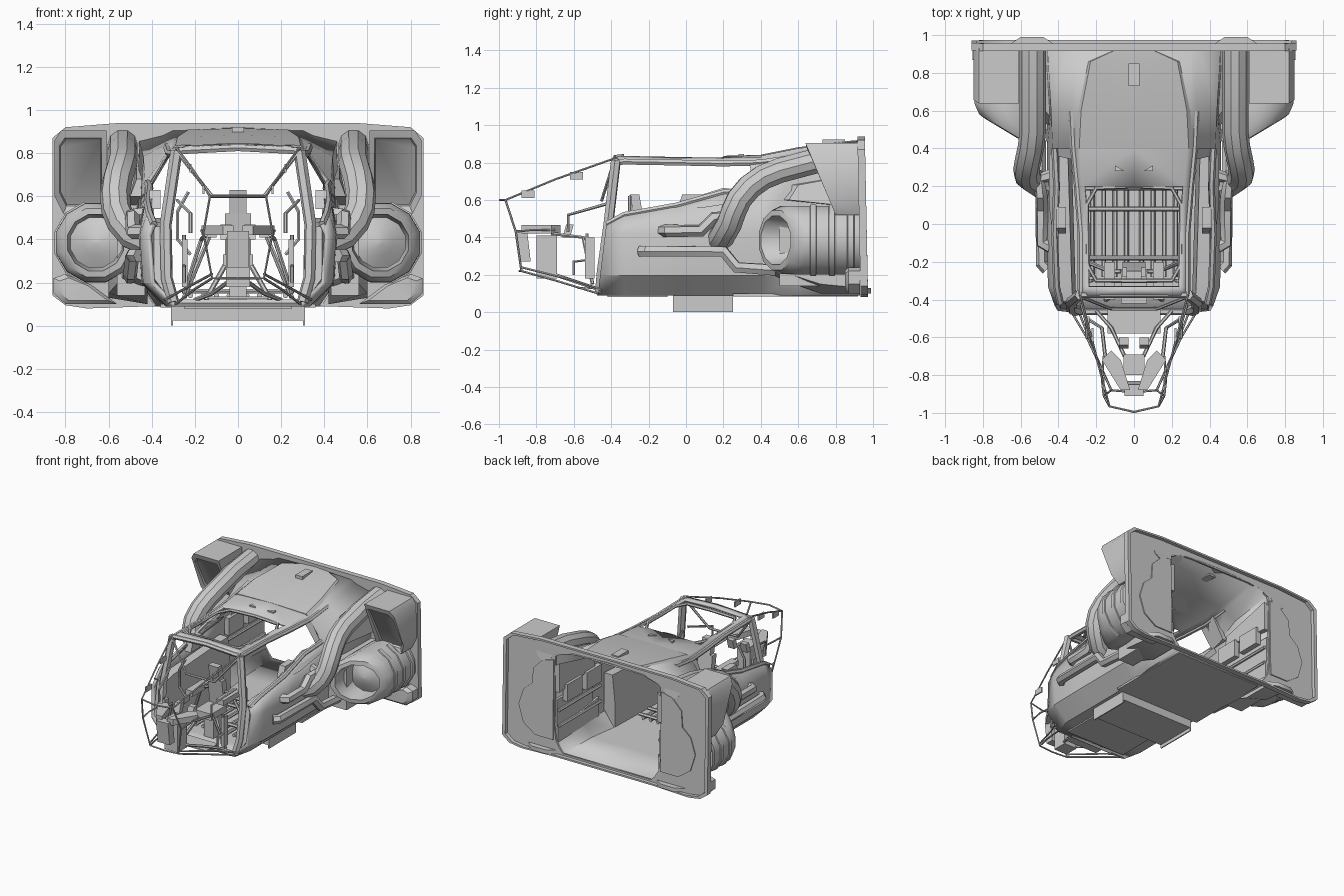
import bpy, bmesh, math

if "Cube" in bpy.data.objects:
    bpy.data.objects.remove(bpy.data.objects["Cube"], do_unlink=True)

GREY = (0.6, 0.6, 0.6, 1)
mat = bpy.data.materials.new("hull_grey")
mat.use_nodes = True
mat.diffuse_color = GREY
mat.node_tree.nodes["Principled BSDF"].inputs["Base Color"].default_value = GREY


def finish(name, data, mirror=False):
    ob = bpy.data.objects.new(name, data)
    bpy.context.collection.objects.link(ob)
    data.materials.append(mat)
    if mirror:
        ob.modifiers.new("Mirror", 'MIRROR')
    return ob


def loft(name, rings, mirror=False, closed=True, caps=True, wrap=False, skip=None):
    """Skin a list of equal-length point rings."""
    bm = bmesh.new()
    vs = [[bm.verts.new(p) for p in r] for r in rings]
    n = len(rings[0])
    pairs = list(zip(vs, vs[1:])) + ([(vs[-1], vs[0])] if wrap else [])
    for i, (a, b) in enumerate(pairs):
        for j in range(n if closed else n - 1):
            if not (skip and skip(i, j)):
                k = (j + 1) % n
                bm.faces.new((a[j], a[k], b[k], b[j]))
    if caps and not wrap:
        bm.faces.new(vs[0])
        bm.faces.new(vs[-1])
    bmesh.ops.recalc_face_normals(bm, faces=bm.faces)
    me = bpy.data.meshes.new(name)
    bm.to_mesh(me)
    bm.free()
    return finish(name, me, mirror)


def box(name, x, y, z, mirror=False, lean=0.0):
    """Box from ranges; lean shifts the top along y."""
    rings = [[(x[0], y[0] + s, h), (x[1], y[0] + s, h), (x[1], y[1] + s, h), (x[0], y[1] + s, h)]
             for h, s in ((z[0], 0), (z[1], lean))]
    return loft(name, rings, mirror)


def tubes(name, paths, r, mirror=False, res=1):
    """Round bars along poly paths, turned into one mesh."""
    cu = bpy.data.curves.new(name, 'CURVE')
    cu.dimensions = '3D'
    cu.bevel_depth, cu.bevel_resolution, cu.use_fill_caps = r, res, True
    for path in paths:
        sp = cu.splines.new('POLY')
        sp.points.add(len(path) - 1)
        for p, co in zip(sp.points, path):
            p.co = (*co, 1)
    tmp = bpy.data.objects.new(name + "_tmp", cu)
    bpy.context.collection.objects.link(tmp)
    bpy.context.view_layer.update()
    me = bpy.data.meshes.new_from_object(tmp.evaluated_get(bpy.context.evaluated_depsgraph_get()))
    bpy.data.objects.remove(tmp, do_unlink=True)
    me.materials.clear()
    return finish(name, me, mirror)


# Cabin shell: y, floor half-width, waist, sill z, sill x, roof z, roof half-width
SECTIONS = [(-.47, .30, .41, .47, .39, .83, .28), (-.33, .33, .445, .52, .41, .835, .28),
            (-.05, .33, .45, .57, .42, .83, .28), (.20, .33, .45, .64, .41, .825, .30),
            (.40, .34, .45, .66, .42, .83, .32), (.60, .37, .455, .78, .43, .86, .33),
            (.93, .38, .46, .85, .45, .905, .34)]
rings = []
for i, (y, fw, w, sz, sx, rz, rx) in enumerate(SECTIONS):
    pts = [(0, .1), (fw, .1), (w - .015, .2), (w, .42), (sx, sz), (rx, rz - .03), (rx - .04, rz - .01), (0, rz)]
    rings.append([(x, y + (.13 * (z - .1) if i == 0 else 0), z) for x, z in pts])
# Side windows and the skylight are left open
shell = loft("cabin_shell", rings, True, closed=False, caps=False,
             skip=lambda i, j: (j == 4 and i < 4) or (j == 6 and i in (1, 2)))
solid = shell.modifiers.new("Wall", 'SOLIDIFY')
solid.thickness, solid.offset = .022, 0

# Side consoles lining the cabin walls
loft("cabin_lining", [[(x, y, .11), (w, y, .11), (w + .08, y, .22), (w + .08, y + s, top), (x + .02, y + s, top), (x, y, .3)]
                      for y, s, x, w, top in ((-.45, .04, .305, .31, .46), (-.3, 0, .31, .32, .48), (.38, 0, .33, .34, .5))],
     True)

# Window frames
tubes("front_pillar", [[(.30, -.46, .11), (.33, -.45, .22), (.335, -.415, .47), (.285, -.375, .81)]], .028, True)
tubes("sill_rail", [[r[4] for r in rings[:5]]], .018, True)
tubes("roof_rail", [[r[5] for r in rings[:6]]], .018, True)
tubes("header_bars", [[(-.28, -.375, .81), (0, -.375, .825), (.28, -.375, .81)],
                      [(-.29, -.465, .105), (.29, -.465, .105)]], .018)
tubes("skylight_frame", [[(0, -.3, .825), (.2, -.3, .82), (.245, -.22, .82), (.25, .1, .815), (.2, .19, .815), (0, .2, .82)]],
      .012, True)
loft("sill_fairing", [[(.42, -.15, .54), (.45, .1, .56), (.45, .36, .6), (.42, .4, .6)],
                      [(.40, -.13, .56), (.395, .2, .665), (.395, .3, .65), (.395, .4, .64)]], True)
loft("rear_window_post", [[(.41, .36, .64), (.43, .5, .66), (.39, .5, .66)],
                          [(.32, .34, .80), (.33, .5, .83), (.29, .5, .83)]], True)

# Roof details
loft("roof_panel", [[(0, y, z), (w, y, z - .006), (w + .025, y, z - .03), (0, y, z - .03)]
                    for y, z, w in ((.4, .842, .29), (.6, .882, .28), (.86, .915, .23), (.92, .92, .1))], True)
box("roof_slot", (-.028, .028), (.73, .85), (.87, .922))
loft("roof_marker", [[(.05, .28, h), (.1, .28, h), (.1, .31, h)] for h in (.82, .845)], True)

# Underside skid, its thin side skirts and belly plates
box("belly_skid", (-.31, .31), (-.07, .25), (.025, .1))
box("skid_skirt", (.302, .31), (-.07, .25), (0, .03), True)
box("belly_plate_rear", (-.36, .36), (.25, .92), (.085, .1))
box("belly_plate_front", (-.25, .25), (-.42, -.1), (.08, .1))

# Rear bulkhead: rim, recessed panels and tunnel opening
OUTER = [(0, .94), (.55, .94), (.8, .92), (.86, .87), (.86, .14), (.8, .095), (.7, .08), (.4, .09), (0, .09)]
TUNNEL = [(0, .88), (.26, .88), (.36, .87), (.44, .83), (.445, .3), (.43, .2), (.4, .15), (.37, .115), (0, .115)]


def frame_ring(pts, y, s=1.0):
    full = pts + [(-x, z) for x, z in pts[-2:0:-1]]
    return [(x * s, y - .02 * (z - .5), .51 + (z - .51) * s) for x, z in full]


loft("rear_bulkhead", [frame_ring(OUTER, .925), frame_ring(OUTER, .965), frame_ring(OUTER, .965, .97),
                       frame_ring(OUTER, .938, .97), frame_ring(TUNNEL, .938), frame_ring(TUNNEL, .925)], wrap=True)
CLOUD = [(.45, .2), (.6, .2), (.7, .27), (.74, .4), (.7, .52), (.63, .58), (.62, .7), (.54, .78), (.45, .8)]
loft("rear_panel_plate", [[(x, y - .02 * (z - .5), z) for x, z in CLOUD] for y in (.935, .946)], True)
loft("lower_latch", [[(.42, .95, z), (.66, .95, z), (.6, .99, z), (.48, .99, z)] for z in (.10, .13)], True)

# Upper corner pods with an inset front panel
POD = [(.61, .52), (.81, .52), (.85, .6), (.85, .86), (.82, .905), (.61, .905)]


def pod_ring(s, push):
    return [(.73 + (x - .73) * s, .80 - .42 * (z - .52) + push, .71 + (z - .71) * s) for x, z in POD]


loft("upper_corner_pod", [[(x, .93, z) for x, z in POD], pod_ring(1, 0), pod_ring(.82, .01), pod_ring(.78, .025)], True)
FOOT = [(.56, .1), (.8, .1), (.855, .15), (.855, .22), (.8, .24), (.68, .19)]
loft("lower_corner_pod", [[(x, .93, z) for x, z in FOOT], [(x, .87, z) for x, z in FOOT],
                          [(.74 + (x - .74) * .75, .85, .17 + (z - .17) * .75) for x, z in FOOT]], True)

# Engines with slanted intakes
CX, CZ, N = .66, .385, 12


def engine_ring(r, y, slant):
    angles = [2 * math.pi * (k + .5) / N for k in range(N)]
    return [(CX + r * math.cos(a), y + slant * r * math.cos(a), CZ + r * math.sin(a)) for a in angles]


loft("engine_nacelle", [engine_ring(.182, .93, 0), engine_ring(.19, .85, 0), engine_ring(.19, .62, .1),
                        engine_ring(.188, .53, .55), engine_ring(.165, .485, .6), engine_ring(.135, .48, .6),
                        engine_ring(.12, .61, .3)], True)
loft("engine_spinner", [engine_ring(.118, .61, .3), engine_ring(.06, .58, .3), engine_ring(.008, .565, .3)], True)
for row, y in enumerate((.66, .76, .86)):
    # Louvers cover only the outer side of each engine
    loft(f"engine_louver_{row + 1}", [[p[k] for k in (-3, -2, -1, 0, 1, 2)] for p in (
        engine_ring(.185, y, 0), engine_ring(.197, y + .005, 0), engine_ring(.197, y + .035, 0),
        engine_ring(.185, y + .04, 0))], True)
box("engine_mount", (.43, .56), (.5, .93), (.14, .5), True)
loft("engine_lower_fairing", [[(.42, .44, .2), (.52, .44, .24), (.52, .44, .34), (.42, .44, .34)],
                              [(.42, .72, .1), (.6, .72, .15), (.6, .72, .25), (.42, .72, .3)],
                              [(.42, .93, .1), (.6, .93, .13), (.6, .93, .25), (.42, .93, .3)]], True)

# Exhaust ducts and side pipes
tubes("exhaust_duct", [[(.535, .93, .84), (.535, .7, .81), (.535, .5, .757), (.545, .41, .72), (.56, .34, .67),
                        (.57, .285, .605), (.565, .255, .54), (.54, .235, .48), (.49, .2, .42), (.42, .18, .39)]],
      .07, True, 3)
tubes("upper_side_pipe", [[(.43, .26, .52), (.5, .24, .51), (.49, .15, .505), (.487, .08, .435), (.487, -.1, .435),
                           (.43, -.13, .435)]], .034, True)
tubes("lower_side_pipe", [[(.46, -.24, .325), (.488, -.21, .325), (.49, .2, .325), (.5, .27, .24), (.5, .48, .225)]],
      .033, True)
box("side_hinge", (.36, .41), (-.05, .06), (.54, .63), True, .03)
loft("shoulder_fairing", [[(.41, .5, .6), (.5, .55, .6), (.5, .93, .56), (.41, .93, .56)],
                          [(.41, .52, .68), (.47, .6, .68), (.47, .93, .74), (.41, .93, .78)]], True)

# Open nose cage
tubes("nose_cage", [
    [(.285, -.375, .825), (.2, -.7, .71), (.13, -.965, .6), (0, -.995, .6)],
    [(.13, -.965, .6), (.16, -.91, .43), (.12, -.88, .22), (0, -.89, .22)],
    [(.12, -.88, .22), (.2, -.7, .17), (.29, -.47, .1)],
    [(.16, -.91, .43), (.17, -.82, .44), (.16, -.7, .44)],
    [(.12, -.88, .24), (.25, -.6, .17), (.34, -.45, .12)]], .006, True)
tubes("cage_handrail", [[(.22, -.63, .43), (.22, -.63, .52), (.28, -.42, .58)],
                        [(.25, -.6, .2), (.25, -.6, .27), (.25, -.52, .28), (.25, -.53, .42)],
                        [(.27, -.39, .79), (.12, -.45, .6), (0, -.45, .6)],
                        [(.23, -.3, .62), (.28, -.3, .53), (.28, -.3, .4), (.22, -.3, .33)]], .009, True)
box("cage_tab_rear", (.215, .225), (-.62, -.55), (.71, .75), True)
box("cage_tab_front", (.155, .165), (-.88, -.81), (.61, .65), True)
box("nose_floor", (-.14, .14), (-.58, -.44), (.125, .135))

# Front console with a split top
loft("console_arm", [[(.02, -.88, z), (.07, -.88, z), (.17, -.72, z), (.12, -.67, z), (.07, -.72, z)]
                     for z in (.42, .465)], True)
box("console_pedestal", (-.055, .055), (-.8, -.69), (.18, .41))
box("console_nose", (-.05, .05), (-.89, -.83), (.27, .44), lean=-.02)
box("console_screen", (.03, .08), (-.66, -.62), (.4, .47), True, .02)
tubes("console_struts", [[(.15, -.72, .42), (.17, -.55, .4), (.25, -.5, .15)],
                         [(.05, -.7, .2), (.12, -.55, .15), (.2, -.46, .12)]], .01, True)
box("lower_stand", (.235, .26), (-.54, -.49), (.18, .4), True)

# Pilot seat
box("seat_cushion", (-.07, .07), (-.42, -.24), (.28, .33))
box("seat_back", (-.06, .06), (-.25, -.2), (.3, .52), lean=-.03)
box("seat_headrest", (-.04, .04), (-.28, -.23), (.52, .63), lean=-.02)
box("seat_base", (-.04, .04), (-.35, -.25), (.11, .28))
box("seat_armrest", (.1, .16), (-.4, -.2), (.41, .45), True)
tubes("seat_legs", [[(.07, -.25, .44), (.13, -.25, .42), (.25, -.2, .13)],
                    [(.06, -.35, .28), (.15, -.4, .12)]], .012, True)

# Floor rack and rear tunnel fittings
tubes("floor_rack", [[(x, -.28, .14), (x, .2, .14)] for x in (.04, .1, .16, .22)] +
      [[(0, y, .16), (.26, y, .16)] for y in (-.18, .08, .19)], .013, True)
tubes("tunnel_rails", [[(.42, .42, .42), (.42, .92, .42)], [(.42, .42, .3), (.42, .92, .3)]], .012, True)
for k, y in enumerate((.45, .68)):
    box(f"tunnel_pad_{k + 1}", (.39, .43), (y, y + .18), (.47, .6), True)

# Smooth the curved surfaces, keep creases sharp
for ob in bpy.context.view_layer.objects:
    ob.select_set(ob.type == 'MESH')
bpy.context.view_layer.objects.active = shell
bpy.ops.object.shade_smooth_by_angle(angle=math.radians(35))
